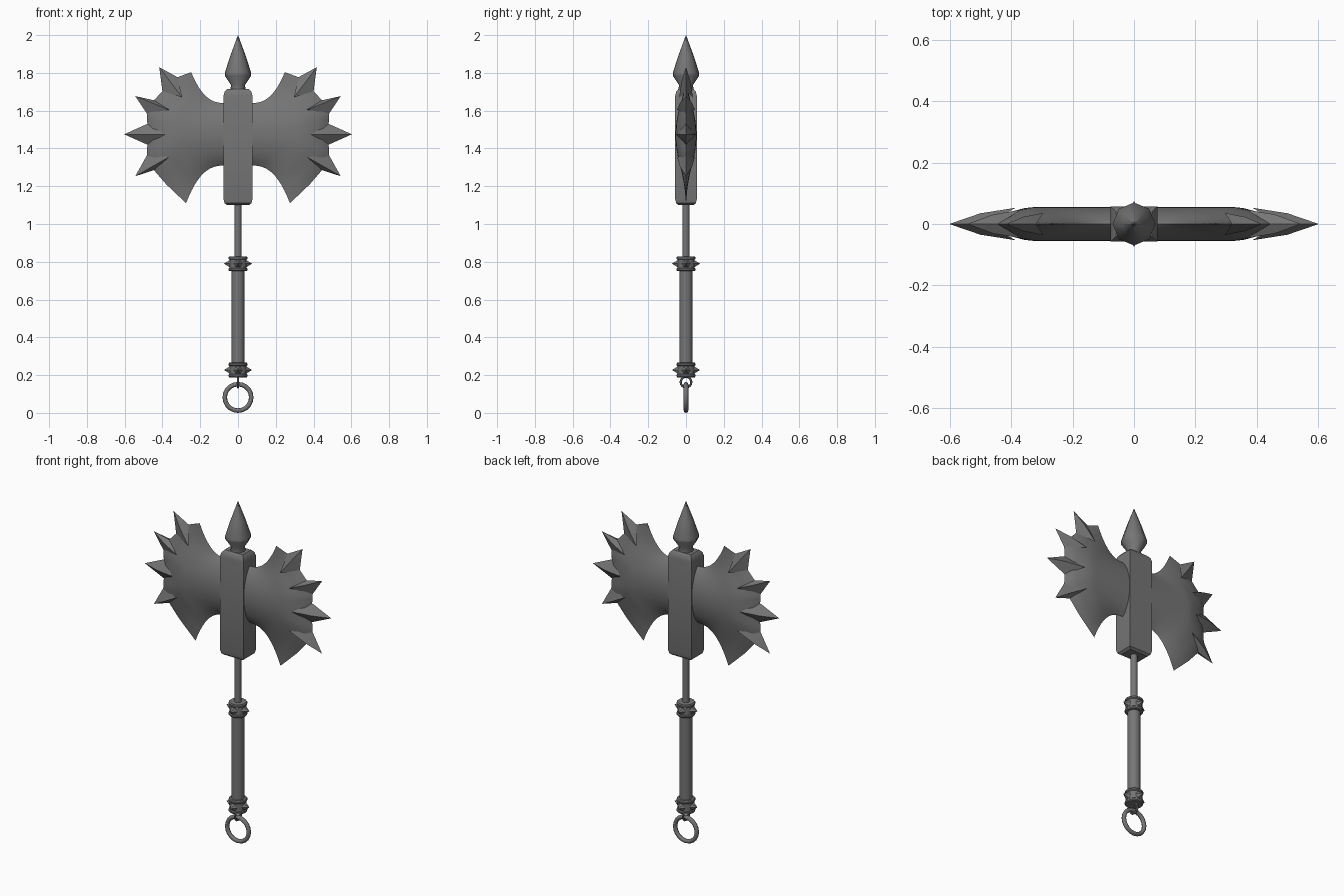
import bpy, bmesh, math
from mathutils import Matrix, Vector

cube = bpy.data.objects.get("Cube")
if cube:
    bpy.data.objects.remove(cube, do_unlink=True)

steel = bpy.data.materials.new("dark steel")
steel.use_nodes = True
grey = (0.18, 0.18, 0.18, 1)
steel.diffuse_color = grey
steel.node_tree.nodes["Principled BSDF"].inputs["Base Color"].default_value = grey


def finish(name, bm, angle=35, mirror=False):
    """Turn a bmesh into a shaded object."""
    bmesh.ops.remove_doubles(bm, verts=bm.verts, dist=0.0002)
    bmesh.ops.recalc_face_normals(bm, faces=bm.faces)
    mesh = bpy.data.meshes.new(name)
    bm.to_mesh(mesh)
    bm.free()
    mesh.materials.append(steel)
    obj = bpy.data.objects.new(name, mesh)
    bpy.context.collection.objects.link(obj)
    if mirror:
        obj.modifiers.new("Mirror", "MIRROR")
    bpy.ops.object.select_all(action="DESELECT")
    obj.select_set(True)
    bpy.context.view_layer.objects.active = obj
    if angle:
        bpy.ops.object.shade_smooth_by_angle(angle=math.radians(angle))
    return obj


def loft(name, rings, angle=35):
    """Join closed rings of points and cap both ends."""
    bm = bmesh.new()
    loops = [[bm.verts.new(p) for p in ring] for ring in rings]
    n = len(loops[0])
    for a, b in zip(loops, loops[1:]):
        for i in range(n):
            j = (i + 1) % n
            bm.faces.new((a[i], a[j], b[j], b[i]))
    bm.faces.new(loops[0])
    bm.faces.new(loops[-1])
    return finish(name, bm, angle)


def lathe(name, profile, sides, angle=35):
    """Revolve (radius, height) pairs about the z axis."""
    turn = [2 * math.pi * i / sides for i in range(sides)]
    return loft(name, [[(r * math.cos(t), r * math.sin(t), z) for t in turn]
                       for r, z in profile], angle)


def torus(name, axis_turn, z, major, minor, seg, sides):
    """Ring standing upright, turned about the z axis."""
    bm = bmesh.new()
    grid = []
    for i in range(seg):
        a = 2 * math.pi * i / seg
        loop = []
        for j in range(sides):
            b = 2 * math.pi * j / sides
            r = major + minor * math.cos(b)
            p = Vector((r * math.cos(a), minor * math.sin(b), r * math.sin(a)))
            p = Matrix.Rotation(axis_turn, 3, "Z") @ p
            loop.append(bm.verts.new(p + Vector((0, 0, z))))
        grid.append(loop)
    for i in range(seg):
        for j in range(sides):
            a, b = grid[i], grid[(i + 1) % seg]
            k = (j + 1) % sides
            bm.faces.new((a[j], a[k], b[k], b[j]))
    return finish(name, bm, 50)


# Head block with chamfered ends
def block_ring(inset, z):
    x, y = 0.076 - inset, 0.057 - inset
    return [(-x, -y, z), (x, -y, z), (x, y, z), (-x, y, z)]


loft("head_block", [block_ring(0.018, 1.1), block_ring(0.005, 1.11), block_ring(0, 1.13),
                    block_ring(0, 1.68), block_ring(0.005, 1.7), block_ring(0.018, 1.715)])

# Top spike, shaft and grip
lathe("top_spike", [(0.045, 1.7), (0.036, 1.735), (0.07, 1.785), (0.07, 1.8),
                    (0.041, 1.89), (0.0005, 2.0)], 8, 50)
lathe("shaft", [(0.0185, 0.8), (0.0185, 1.12)], 12)
lathe("grip", [(0.034, 0.21), (0.034, 0.81)], 16)

# Studded collars
for label, z in (("lower", 0.227), ("upper", 0.79)):
    lathe(label + "_collar", [(0.046, z - 0.039), (0.05, z - 0.034), (0.05, z - 0.026),
                              (0.046, z - 0.022), (0.046, z + 0.022), (0.05, z + 0.026),
                              (0.05, z + 0.034), (0.046, z + 0.039)], 16)
    bm = bmesh.new()
    for k in range(4):
        place = (Matrix.Translation((0, 0, z)) @ Matrix.Rotation(k * math.pi / 2, 4, "Z")
                 @ Matrix.Translation((0.057, 0, 0)) @ Matrix.Rotation(math.pi / 2, 4, "Y"))
        bmesh.ops.create_cone(bm, cap_ends=True, segments=6, radius1=0.025,
                              radius2=0, depth=0.034, matrix=place)
    finish(label + "_collar_studs", bm, 0)

# Pommel ring hanging from a small loop
torus("pommel_ring", 0, 0.082, 0.07, 0.012, 20, 8)
torus("pommel_loop", math.pi / 2, 0.163, 0.028, 0.006, 16, 6)

# Blade: rim from upper horn to lower horn, swept back to a narrow root
rim = [(0.248, 1.804), (0.32, 1.777), (0.4, 1.703), (0.445, 1.655), (0.483, 1.585),
       (0.48, 1.53), (0.48, 1.42), (0.483, 1.362), (0.445, 1.285), (0.38, 1.21), (0.275, 1.11)]
top, bottom = rim[0][1], rim[-1][1]
rows = []
for (x0, z0), (x1, z1) in zip(rim, rim[1:]):
    rows += [(x0 + (x1 - x0) * s, z0 + (z1 - z0) * s) for s in (0, 0.5)]
rows.append(rim[-1])
STEPS = 14


def blade_point(row, u, side):
    x, z = row
    h = (z - bottom) / (top - bottom)
    root_z = 1.31 + 0.33 * h
    lens = max(0, 1 - (2 * h - 1) ** 2) ** 0.8
    taper = min(1, (1 - u) / 0.32) ** 0.6
    return (0.06 + (x - 0.06) * u, side * 0.055 * lens * taper,
            root_z + (z - root_z) * u ** 2.8)


bm = bmesh.new()
for side in (-1, 1):
    grid = [[bm.verts.new(blade_point(r, i / STEPS, side)) for i in range(STEPS + 1)]
            for r in rows]
    for a, b in zip(grid, grid[1:]):
        for i in range(STEPS):
            bm.faces.new((a[i], a[i + 1], b[i + 1], b[i]))
finish("blades", bm, 40, mirror=True)

# Rim spikes: tip, inner ridge start, ridge depth, index of first rim point
spikes = [((0.417, 1.83), (0.296, 1.67), 0.036, 1),
          ((0.544, 1.677), (0.365, 1.605), 0.047, 3),
          ((0.603, 1.475), (0.386, 1.475), 0.053, 5),
          ((0.544, 1.253), (0.365, 1.355), 0.047, 7)]
bm = bmesh.new()
for tip, inner, depth, k in spikes:
    t = bm.verts.new((tip[0], 0, tip[1]))
    ends = [bm.verts.new((x, 0, z)) for x, z in rim[k:k + 2]]
    mx, mz = (inner[i] * 0.47 + tip[i] * 0.53 for i in (0, 1))
    for side in (-1, 1):
        start = bm.verts.new((inner[0], side * depth, inner[1]))
        mid = bm.verts.new((mx, side * depth * 0.66, mz))
        for e in ends:
            bm.faces.new((t, mid, e))
            bm.faces.new((mid, start, e))
finish("rim_spikes", bm, 20, mirror=True)
